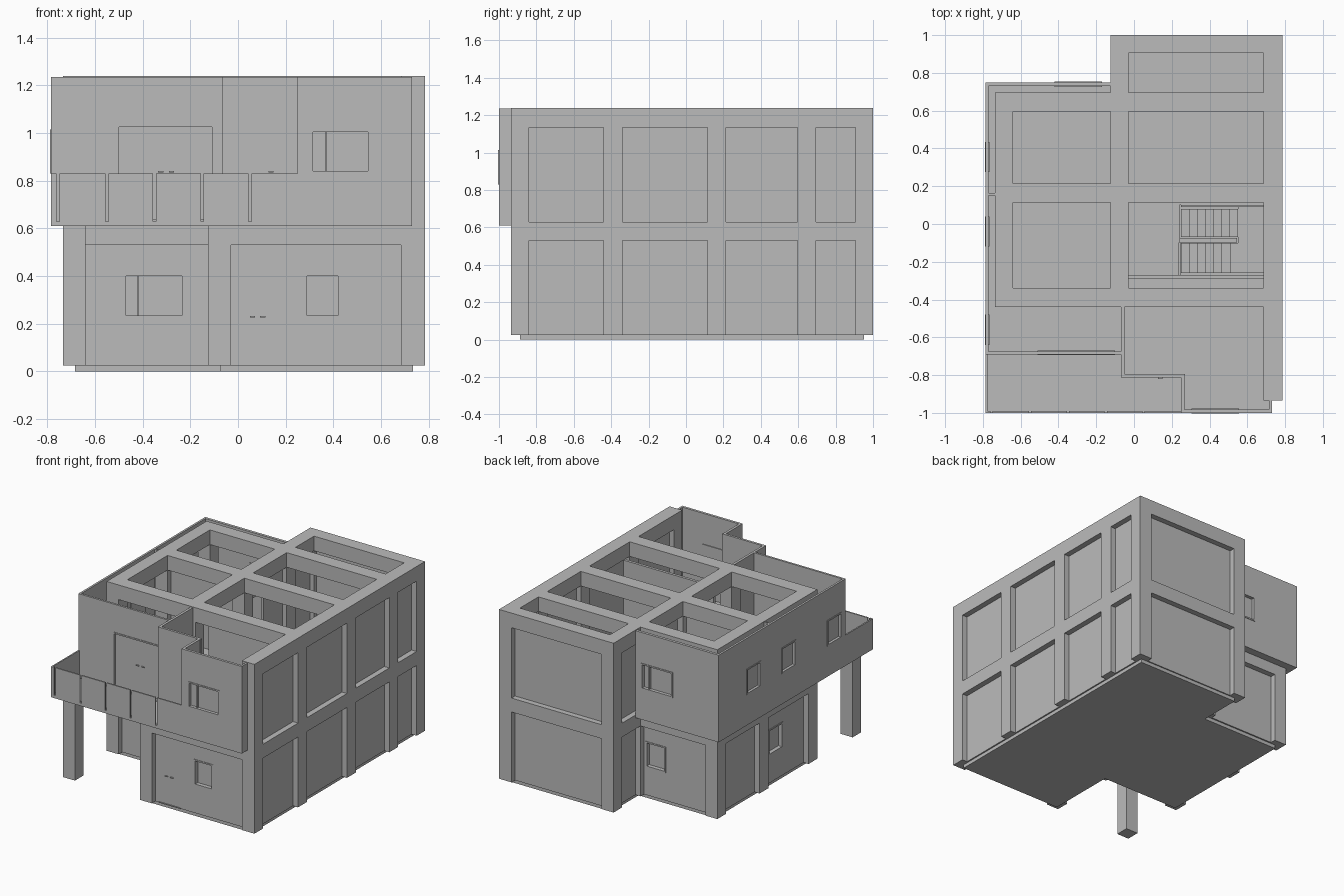
import bpy, bmesh

cube = bpy.data.objects.get("Cube")
if cube:
    bpy.data.objects.remove(cube, do_unlink=True)

GREY = (0.5, 0.5, 0.5, 1)
plaster = bpy.data.materials.new("plain grey")
plaster.use_nodes = True
plaster.diffuse_color = GREY
plaster.node_tree.nodes["Principled BSDF"].inputs["Base Color"].default_value = GREY


def finish(name, bm):
    bmesh.ops.recalc_face_normals(bm, faces=bm.faces)
    mesh = bpy.data.meshes.new(name)
    bm.to_mesh(mesh)
    bm.free()
    mesh.materials.append(plaster)
    obj = bpy.data.objects.new(name, mesh)
    bpy.context.collection.objects.link(obj)


def cells(name, xs, ys, zs, keep):
    """Solid made of the kept cells of an uneven grid, outer skin only."""
    cuts = (xs, ys, zs)
    sizes = [len(c) - 1 for c in cuts]
    filled = {(i, j, k) for i in range(sizes[0]) for j in range(sizes[1])
              for k in range(sizes[2]) if keep(i, j, k)}
    bm = bmesh.new()
    verts = {}

    def vert(key):
        if key not in verts:
            verts[key] = bm.verts.new([c[n] for c, n in zip(cuts, key)])
        return verts[key]

    for cell in filled:
        for axis in range(3):
            for side in (0, 1):
                near = list(cell)
                near[axis] += 2 * side - 1
                if tuple(near) in filled:
                    continue
                ring = []
                for u, v in ((0, 0), (1, 0), (1, 1), (0, 1)):
                    corner = list(cell)
                    corner[axis] += side
                    corner[(axis + 1) % 3] += u
                    corner[(axis + 2) % 3] += v
                    ring.append(vert(tuple(corner)))
                bm.faces.new(ring)
    finish(name, bm)


def box(name, x, y, z):
    cells(name, x, y, z, lambda i, j, k: True)


def wall(name, axis, depth, span, height, holes=()):
    """Wall along an axis; depth runs outer to inner face.
    Each hole is (u0, u1, z0, z1, mullion or None, has_pane)."""
    def place(part, d, u, z):
        d, u = sorted(d), sorted(u)
        box(part, *((u, d) if axis == "x" else (d, u)), z)

    us = sorted({*span, *(h[0] for h in holes), *(h[1] for h in holes)})
    zs = sorted({*height, *(h[2] for h in holes), *(h[3] for h in holes)})

    def solid(a, k):
        u, z = (us[a] + us[a + 1]) / 2, (zs[k] + zs[k + 1]) / 2
        return not any(h[0] < u < h[1] and h[2] < z < h[3] for h in holes)

    if axis == "x":
        cells(name, us, sorted(depth), zs, lambda i, j, k: solid(i, k))
    else:
        cells(name, sorted(depth), us, zs, lambda i, j, k: solid(j, k))
    outer, inner = depth
    out = 1 if outer > inner else -1
    for u0, u1, z0, z1, mullion, pane in holes:
        if not pane:
            continue
        # frame ring, mullion and set-back pane
        t = 0.01
        rim = (outer + out * 0.004, inner - out * 0.006)
        place(name + "_pane", (inner, inner - out * 0.006), (u0, u1), (z0, z1))
        place(name + "_frame_side_a", rim, (u0, u0 + t), (z0, z1))
        place(name + "_frame_side_b", rim, (u1 - t, u1), (z0, z1))
        place(name + "_frame_head", rim, (u0 + t, u1 - t), (z1 - t, z1))
        place(name + "_frame_sill", rim, (u0 + t, u1 - t), (z0, z0 + t))
        if mullion is not None:
            place(name + "_mullion", (outer - out * 0.004, inner),
                  (mullion - 0.004, mullion + 0.004), (z0 + t, z1 - t))


# concrete frame: even indices are the column and beam lines
X = [-0.735, -0.64, -0.125, -0.03, 0.685, 0.785]
Y = [-0.935, -0.84, -0.44, -0.34, 0.115, 0.215, 0.595, 0.695, 0.905, 1.0]
Z = [0.025, 0.53, 0.63, 1.135, 1.24]


def frame_rule(i, j, k):
    if (i, j) == (0, 0):
        return k < 2
    if i < 2 and not 2 <= j <= 6:
        return False
    if k > 1 and j < 2 and i != 4:
        return False
    on_x, on_y = i % 2 == 0, j % 2 == 0
    return (on_x or on_y) if k % 2 else (on_x and on_y)


cells("concrete_frame", X, Y, Z, frame_rule)

# ground slab, notched at the porch and at the back corner
cells("ground_slab", [-0.685, -0.075, 0.735], [-0.887, -0.39, 0.645, 0.952], [0, 0.025],
      lambda i, j, k: i == 1 or j == 1)

# upper floor with stairwell
cells("upper_floor", [-0.785, -0.1, 0.24, 0.685, 0.73], [-1, -0.27, 0.1, 0.75, 0.95],
      [0.61, 0.63], lambda i, j, k: (i > 0 or j < 3) and (i, j) != (2, 1))

# recessed infill walls
LOW, HIGH = (0.025, 0.53), (0.63, 1.135)
for label, z in (("lower", LOW), ("upper", HIGH)):
    for n in range(1, 9, 2):
        wall(f"{label}_left_side_infill_{n}", "y", (0.745, 0.72), (Y[n], Y[n + 1]), z)
    wall(label + "_back_infill", "x", (0.96, 0.935), (X[3], X[4]), z)
    wall(label + "_back_return", "y", (-0.085, -0.06), (Y[7], Y[8]), z)

W0, W1 = 0.225, 0.41
wall("entrance_wall", "x", (-0.895, -0.87), (X[3], X[4]), LOW,
     [(0.28, 0.43, W0, W1, None, True)])
wall("porch_side_wall", "y", (-0.085, -0.06), (Y[1], Y[2]), LOW)
wall("porch_back_wall", "x", (-0.4, -0.375), (X[1], X[2]), LOW,
     [(-0.48, -0.225, W0, W1, -0.42, True)])
wall("lower_back_corner_wall", "x", (0.655, 0.63), (X[1], X[2]), LOW,
     [(-0.30, -0.14, W0, W1, None, True)])
for n in (3, 5):
    holes = [(-0.1, 0.06, W0, W1, None, True)] if n == 3 else []
    wall(f"lower_right_side_infill_{n}", "y", (-0.695, -0.67), (Y[n], Y[n + 1]), LOW, holes)

# overhanging upper walls
TALL = (0.61, 1.235)
U0, U1 = 0.83, 1.015
wall("upper_right_side_wall", "y", (-0.785, -0.77), (-0.69, 0.75), TALL,
     [(a, a + 0.16, U0, U1, None, True) for a in (-0.64, -0.12, 0.275)])
wall("upper_back_wall", "x", (0.75, 0.73), (-0.77, -0.125), TALL,
     [(-0.42, -0.17, U0, U1, -0.23, True)])
wall("balcony_door_wall", "x", (-0.69, -0.675), (-0.77, -0.065), TALL,
     [(-0.51, -0.1, 0.63, 1.035, None, True)])
wall("notch_side_wall", "y", (-0.068, -0.05), (-0.81, -0.44), TALL)
wall("notch_front_wall", "x", (-0.812, -0.795), (-0.068, 0.27), TALL)
wall("bay_side_wall", "y", (0.25, 0.268), (-1, -0.812), TALL)
wall("bay_front_wall", "x", (-1, -0.982), (0.268, 0.73), TALL,
     [(0.305, 0.555, U0, U1, 0.37, True)])
wall("bay_return_wall", "y", (0.73, 0.715), (-0.982, -0.935), TALL)

# balcony parapet panels separated by narrow slots
posts = [-0.785, -0.755, -0.55, -0.35, -0.15, 0.05, 0.25]
for n, (a, b) in enumerate(zip(posts, posts[1:])):
    left = a if n == 0 else a + 0.006
    right = b if n == 5 else b - 0.006
    box(f"balcony_panel_{n}", (left, right), (-1, -0.99), (0.63, 0.83))
box("balcony_end_panel", (-0.785, -0.775), (-0.99, -0.69), (0.63, 0.83))

# inside partitions
wall("stair_partition", "x", (-0.29, -0.27), (X[3], X[4]), HIGH)
wall("bedroom_partition", "x", (0.155, 0.175), (X[1], X[2]), HIGH)
box("wall_gap_closer", (-0.77, -0.735), (0.152, 0.165), (0.63, 1.235))
wall("hall_partition", "y", (-0.085, -0.065), (Y[5], Y[6]), HIGH,
     [(0.25, 0.38, 0.63, 1.03, None, False)])

# return stair with landing and rails
STEPS = 7
run, rise = 0.3 / STEPS, 0.3 / STEPS
for n in range(STEPS):
    x = 0.25 + n * run
    z = 0.025 + (n + 1) * rise
    box(f"lower_tread_{n}", (x, x + run), (-0.26, -0.1), (z - 0.03, z))
    top = 0.64 - (n + 1) * rise
    box(f"upper_tread_{n}", (x, x + run), (-0.07, 0.08), (top - 0.03, top))
box("stair_landing", (0.55, 0.685), (-0.26, 0.09), (0.3, 0.325))
box("stair_wall_rail", (0.25, 0.685), (0.09, 0.1), (0.63, 0.73))
box("stair_middle_rail", (0.24, 0.545), (-0.098, -0.075), (0.63, 0.73))
box("stair_end_rail", (0.235, 0.245), (-0.27, -0.098), (0.63, 0.73))

# door handles and threshold
for name, x, y, z in (("entrance_handle_a", 0.05, -0.895, 0.23),
                      ("entrance_handle_b", 0.093, -0.895, 0.23),
                      ("balcony_handle_a", -0.335, -0.675, 0.838),
                      ("balcony_handle_b", -0.29, -0.675, 0.838),
                      ("notch_door_handle", 0.128, -0.812, 0.838)):
    box(name, (x, x + 0.022), (y - 0.008, y), (z - 0.003, z + 0.003))
box("entrance_threshold", (0, 0.17), (-0.9, -0.895), (0.025, 0.031))
